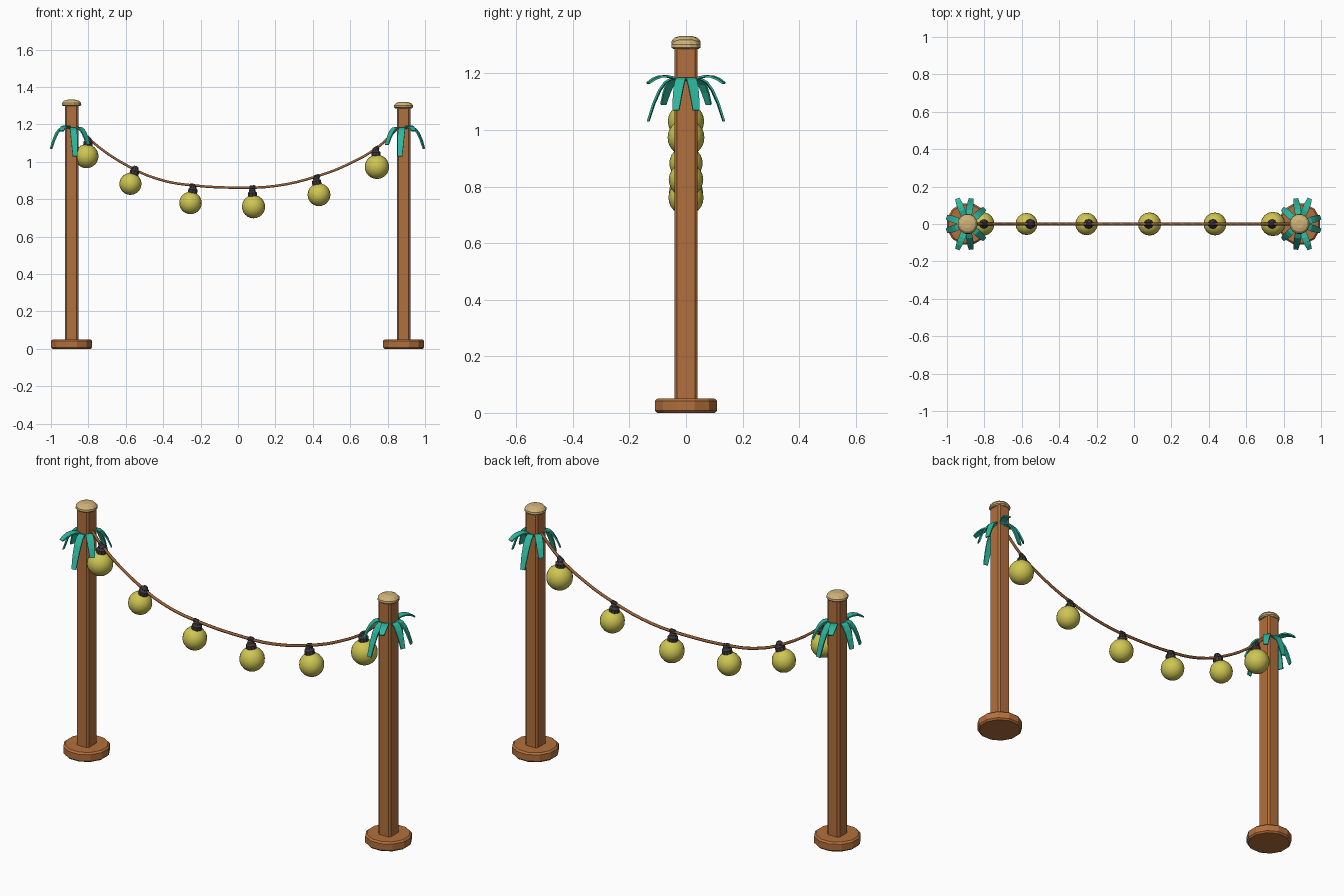
import bpy, bmesh, math
from mathutils import Vector, Matrix

cube = bpy.data.objects.get("Cube")
if cube:
    bpy.data.objects.remove(cube)


def material(name, rgb):
    m = bpy.data.materials.new(name)
    m.use_nodes = True
    m.diffuse_color = (*rgb, 1)
    m.node_tree.nodes["Principled BSDF"].inputs["Base Color"].default_value = (*rgb, 1)
    return m


WOOD = material("warm_wood", (0.45, 0.16, 0.045))
ROPE = material("brown_rope", (0.33, 0.12, 0.04))
CUT = material("pale_cut_wood", (0.64, 0.45, 0.19))
LEAF = material("teal_leaf", (0.026, 0.47, 0.34))
GLASS = material("yellow_glass", (0.62, 0.56, 0.085))
DARK = material("dark_socket", (0.05, 0.04, 0.042))


def finish(name, bm, mat, smooth=False):
    bmesh.ops.recalc_face_normals(bm, faces=bm.faces)
    mesh = bpy.data.meshes.new(name)
    bm.to_mesh(mesh)
    bm.free()
    mesh.materials.append(mat)
    for p in mesh.polygons:
        p.use_smooth = smooth
    obj = bpy.data.objects.new(name, mesh)
    bpy.context.collection.objects.link(obj)
    return obj


def lathe(name, profile, sides, mat, loc, smooth=False):
    """Stack rings of (radius, height) and close both ends."""
    bm = bmesh.new()
    rings = []
    for r, z in profile:
        angles = [math.tau * (i + 0.5) / sides for i in range(sides)]
        rings.append([bm.verts.new((r * math.cos(a), r * math.sin(a), z)) for a in angles])
    for low, high in zip(rings, rings[1:]):
        for i in range(sides):
            j = (i + 1) % sides
            bm.faces.new((low[i], low[j], high[j], high[i]))
    bm.faces.new(rings[0])
    bm.faces.new(rings[-1])
    obj = finish(name, bm, mat, smooth)
    obj.location = loc
    return obj


def post(name, x, top):
    # Square timber with chamfered edges
    bm = bmesh.new()
    bmesh.ops.create_cube(bm, size=1)
    bmesh.ops.transform(bm, verts=bm.verts, matrix=Matrix.Translation((x, 0, (top + 0.03) / 2))
                        @ Matrix.Diagonal((0.072, 0.08, top - 0.03, 1)))
    bmesh.ops.bevel(bm, geom=bm.edges[:], offset=0.009, segments=1, affect='EDGES')
    finish(name, bm, WOOD)


def leaf(name, base, angle, reach, tip_z):
    # Thin strip arching away from the post and drooping to its tip
    out = Vector((math.cos(angle), math.sin(angle), 0))
    side = Vector((-out.y, out.x, 0))
    start, end = base + out * 0.032, base + out * reach
    end.z = tip_z
    mid = (start + end) / 2
    mid.z = base.z + 0.035
    bm = bmesh.new()
    rows = []
    for i in range(6):
        t = i / 5
        p = start * (1 - t) ** 2 + mid * 2 * t * (1 - t) + end * t * t
        w = (0.011, 0.016, 0.018, 0.018, 0.016, 0.012)[i]
        rows.append([bm.verts.new(p + side * s * w) for s in (-1, 1)])
    for a, b in zip(rows, rows[1:]):
        bm.faces.new((a[0], a[1], b[1], b[0]))
    obj = finish(name, bm, LEAF)
    solid = obj.modifiers.new("thickness", 'SOLIDIFY')
    solid.thickness = 0.007
    solid.offset = 0


# Posts with round feet, domed caps and leaf tufts
LEAVES = ((18, 0.115, 1.07), (68, 0.145, 1.165), (98, 0.135, 1.03), (138, 0.12, 1.09))
for label, sign, x, top in (("right", -1, -0.89, 1.30), ("left", 1, 0.885, 1.288)):
    post(label + "_post", x, top + 0.01)
    lathe(label + "_foot", [(0.106, 0), (0.114, 0.008), (0.114, 0.042), (0.105, 0.05)],
          12, WOOD, (x, 0, 0))
    lathe(label + "_cap", [(0.046, 0), (0.054, 0.006), (0.053, 0.016), (0.042, 0.028), (0.022, 0.034)],
          12, CUT, (x, 0, top - 0.002))
    for i, (deg, reach, tip) in enumerate(LEAVES):
        for s in (-1, 1):
            a = math.radians(deg * s)
            if sign < 0:
                a = math.pi - a
            leaf(f"{label}_leaf_{i}_{'front' if s * sign < 0 else 'back'}",
                 Vector((x, 0, 1.175)), a, reach, tip)

# Sagging rope
path = [(-0.86, 1.19), (-0.8, 1.125), (-0.575, 0.97), (-0.4, 0.9), (-0.24, 0.874), (0, 0.862),
        (0.2, 0.871), (0.43, 0.925), (0.6, 0.992), (0.75, 1.08), (0.855, 1.18)]
curve = bpy.data.curves.new("rope", 'CURVE')
curve.dimensions = '3D'
curve.bevel_depth = 0.0075
curve.bevel_resolution = 1
curve.resolution_u = 4
curve.use_fill_caps = True
spline = curve.splines.new('BEZIER')
spline.bezier_points.add(len(path) - 1)
for point, (x, z) in zip(spline.bezier_points, path):
    point.co = (x, 0, z)
    point.handle_left_type = point.handle_right_type = 'AUTO'
curve.materials.append(ROPE)
bpy.context.collection.objects.link(bpy.data.objects.new("rope", curve))


# Hanging bulbs: globe centre, radius, and socket position
BULBS = [(-0.81, 1.03, 0.064, -0.803), (-0.575, 0.882, 0.059, -0.556), (-0.254, 0.78, 0.06, -0.243),
         (0.083, 0.76, 0.062, 0.078), (0.433, 0.824, 0.061, 0.422), (0.743, 0.973, 0.065, 0.738)]
SOCKET = [(0.02, -0.012), (0.026, 0), (0.026, 0.018), (0.019, 0.026), (0.017, 0.036), (0.009, 0.044)]
for i, (x, z, r, sx) in enumerate(BULBS):
    bm = bmesh.new()
    bmesh.ops.create_uvsphere(bm, u_segments=16, v_segments=12, radius=r)
    globe = finish(f"bulb_{i}", bm, GLASS, True)
    globe.location = (x, 0, z)
    tilt = math.atan2(sx - x, r + 0.02)
    socket = lathe(f"socket_{i}", SOCKET, 10, DARK, (sx, 0, z + r - 0.006))
    socket.rotation_euler.y = tilt
    # Clip wrapped round the rope
    clip = lathe(f"clip_{i}", [(0.009, -0.016), (0.012, -0.01), (0.012, 0.01), (0.009, 0.016)],
                 8, DARK, (0, 0, 0))
    for (x0, z0), (x1, z1) in zip(path, path[1:]):
        if x0 <= sx < x1:
            clip.location = (sx, 0, z0 + (z1 - z0) * (sx - x0) / (x1 - x0) - 0.002)
            clip.rotation_euler.y = math.pi / 2 - math.atan2(z1 - z0, x1 - x0)
